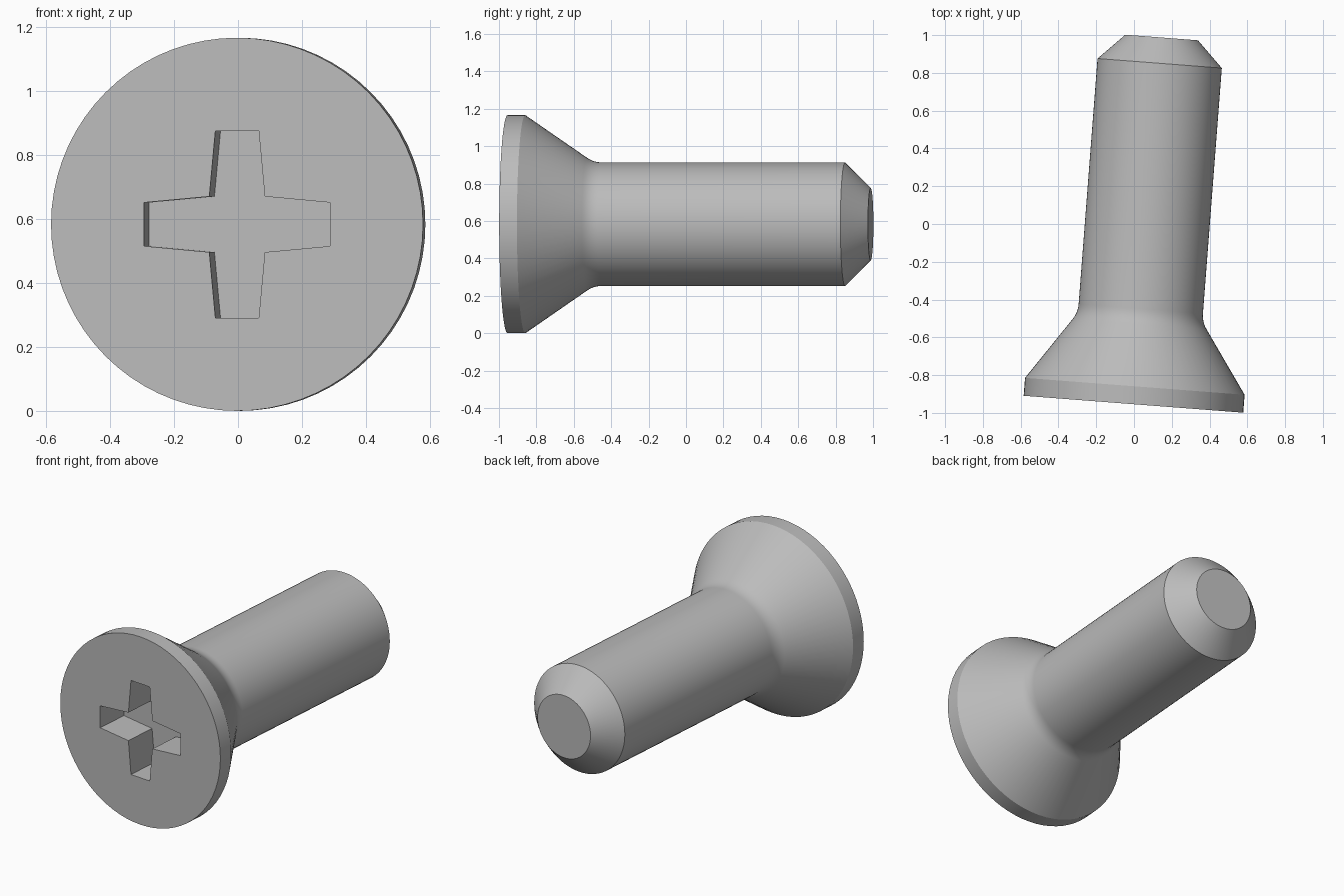
import bpy, bmesh, math
from mathutils import Matrix, Vector

cube = bpy.data.objects.get("Cube")
if cube:
    bpy.data.objects.remove(cube, do_unlink=True)

HEAD_R, SHAFT_R, TIP_R = 0.583, 0.33, 0.193
RIM, CORNER, CHAMFER, LENGTH = 0.095, 0.462, 1.81, 1.947
RECESS_DEPTH = 0.21
PLACE = Matrix.Translation((-0.003, -0.954, 0.583)) @ Matrix.Rotation(math.radians(-4.4), 4, "Z")

steel = bpy.data.materials.new("grey steel")
steel.use_nodes = True
grey = (0.5, 0.5, 0.5, 1)
steel.diffuse_color = grey
steel.node_tree.nodes["Principled BSDF"].inputs["Base Color"].default_value = grey


def make_object(name, bm):
    bmesh.ops.recalc_face_normals(bm, faces=bm.faces)
    mesh = bpy.data.meshes.new(name)
    bm.to_mesh(mesh)
    bm.free()
    mesh.materials.append(steel)
    obj = bpy.data.objects.new(name, mesh)
    bpy.context.collection.objects.link(obj)
    obj.matrix_world = PLACE
    return obj


def lathe(name, profile, steps=72):
    """Revolve (radius, distance) points about the y axis and cap both ends."""
    bm = bmesh.new()
    rings = []
    for r, y in profile:
        angles = [2 * math.pi * i / steps for i in range(steps)]
        rings.append([bm.verts.new((r * math.cos(a), y, r * math.sin(a))) for a in angles])
    for a, b in zip(rings, rings[1:]):
        for i in range(steps):
            j = (i + 1) % steps
            bm.faces.new((a[i], a[j], b[j], b[i]))
    bm.faces.new(rings[0])
    bm.faces.new(rings[-1])
    return make_object(name, bm)


# Countersunk head flowing through a small fillet into the shaft
corner = Vector((SHAFT_R, CORNER))
start = corner + (Vector((HEAD_R, RIM)) - corner).normalized() * 0.045
end = corner + Vector((0, 0.045))
fillet = [start.lerp(corner, t).lerp(corner.lerp(end, t), t) for t in (i / 6 for i in range(7))]
profile = [(HEAD_R, 0), (HEAD_R, RIM), *fillet, (SHAFT_R, CHAMFER), (TIP_R, LENGTH)]
screw = lathe("screw_body", profile)

# Cross recess with tapering arms
arm = [(0.087, 0.087), (0.292, 0.068), (0.292, -0.068)]
bm = bmesh.new()
outline = []
for quarter in range(4):
    turn = Matrix.Rotation(-quarter * math.pi / 2, 2)
    outline += [turn @ Vector(p) for p in arm]
base = bm.faces.new([bm.verts.new((x, -0.1, z)) for x, z in outline])
extruded = bmesh.ops.extrude_face_region(bm, geom=[base])["geom"]
bmesh.ops.translate(bm, vec=(0, RECESS_DEPTH + 0.1, 0),
                    verts=[v for v in extruded if isinstance(v, bmesh.types.BMVert)])
cutter = make_object("cross_recess_cutter", bm)
cutter.hide_render = True

cut = screw.modifiers.new("cross_recess", "BOOLEAN")
cut.operation = "DIFFERENCE"
cut.solver = "EXACT"
cut.object = cutter
bpy.ops.object.select_all(action="DESELECT")
bpy.context.view_layer.objects.active = screw
screw.select_set(True)
bpy.ops.object.modifier_apply(modifier=cut.name)
bpy.data.objects.remove(cutter, do_unlink=True)
bpy.ops.object.shade_smooth_by_angle(angle=math.radians(30))
